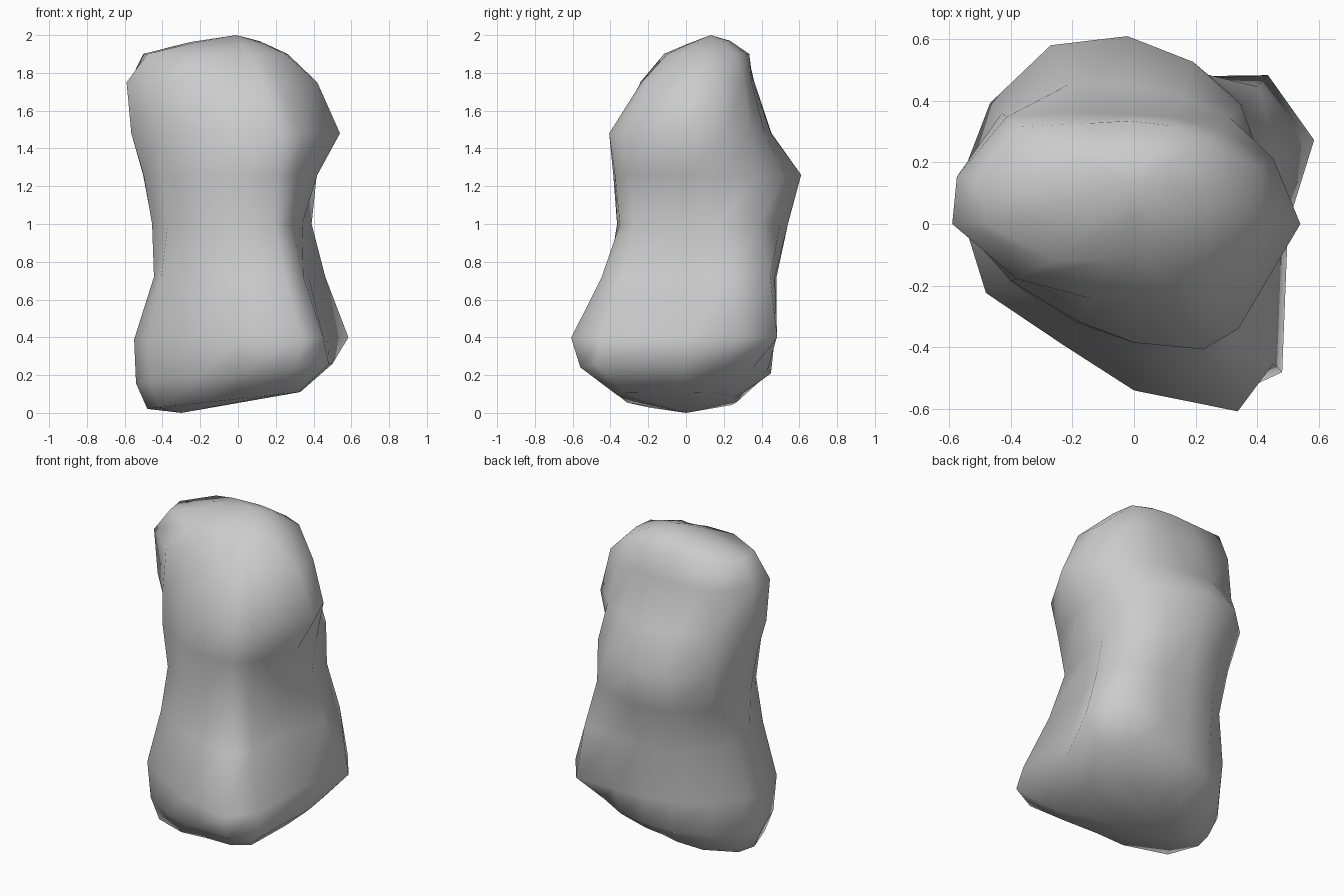
import bpy, bmesh
from math import radians, cos, sin
from mathutils import Vector

# Directions of the boulder's ridges, counter-clockwise from +x
ANGLES = [0, 25, 48, 70, 92, 115, 140, 165, 180, 205, 240, 270, 299, 315]

# Height, lift towards +x, and distance from the axis along each ridge
SECTIONS = [
    (0.03, 0.11, (.33, .33, .28, .28, .26, .30, .38, .47, .48, .46, .36, .33, .42, .45)),
    (0.17, 0.10, (.50, .51, .48, .46, .45, .46, .49, .53, .54, .51, .44, .50, .64, .68)),
    (0.39, 0.01, (.475, .645, .65, .51, .47, .48, .51, .55, .55, .53, .455, .54, .695, .64)),
    (0.72, 0.00, (.375, .51, .60, .50, .48, .50, .49, .46, .445, .45, .40, .41, .51, .49)),
    (1.00, 0.00, (.34, .43, .525, .53, .54, .56, .54, .47, .455, .41, .36, .365, .40, .40)),
    (1.26, 0.00, (.42, .46, .52, .56, .61, .64, .61, .52, .50, .44, .37, .385, .43, .44)),
    (1.48, 0.00, (.54, .50, .465, .445, .45, .50, .56, .58, .565, .44, .365, .385, .465, .48)),
    (1.75, 0.00, (.42, .44, .41, .37, .355, .40, .54, .595, .59, .42, .28, .24, .27, .30)),
    (1.90, 0.00, (.25, .29, .36, .34, .335, .36, .49, .52, .48, .28, .135, .095, .105, .14)),
]
PEAK = Vector((-0.01, 0.13, 2.0))
FOOT = Vector((-0.30, 0.0, 0.0))


def section(z, lift, radii):
    points = []
    for angle, r in zip(ANGLES, radii):
        x, y = r * cos(radians(angle)), r * sin(radians(angle))
        points.append(Vector((x, y, z + lift * (x + 0.4))))
    return points


rings = [section(*s) for s in SECTIONS]

# Rounded crown ring between the last section and the peak
crown = [p.lerp(PEAK, 0.5) for p in rings[-1]]
for p in crown:
    p.z = 1.952 + 0.08 * p.y
rings.append(crown)

# Loft the sections and close both ends
bm = bmesh.new()
loops = [[bm.verts.new(p) for p in ring] for ring in rings]
n = len(ANGLES)
for low, high in zip(loops, loops[1:]):
    for i in range(n):
        j = (i + 1) % n
        bm.faces.new((low[i], low[j], high[j], high[i]))
foot, peak = bm.verts.new(FOOT), bm.verts.new(PEAK)
for i in range(n):
    j = (i + 1) % n
    bm.faces.new((foot, loops[0][j], loops[0][i]))
    bm.faces.new((loops[-1][i], loops[-1][j], peak))
bmesh.ops.recalc_face_normals(bm, faces=bm.faces)
for f in bm.faces:
    f.smooth = True

mesh = bpy.data.meshes.new("boulder")
bm.to_mesh(mesh)
bm.free()
boulder = bpy.data.objects.new("boulder", mesh)
bpy.context.collection.objects.link(boulder)
